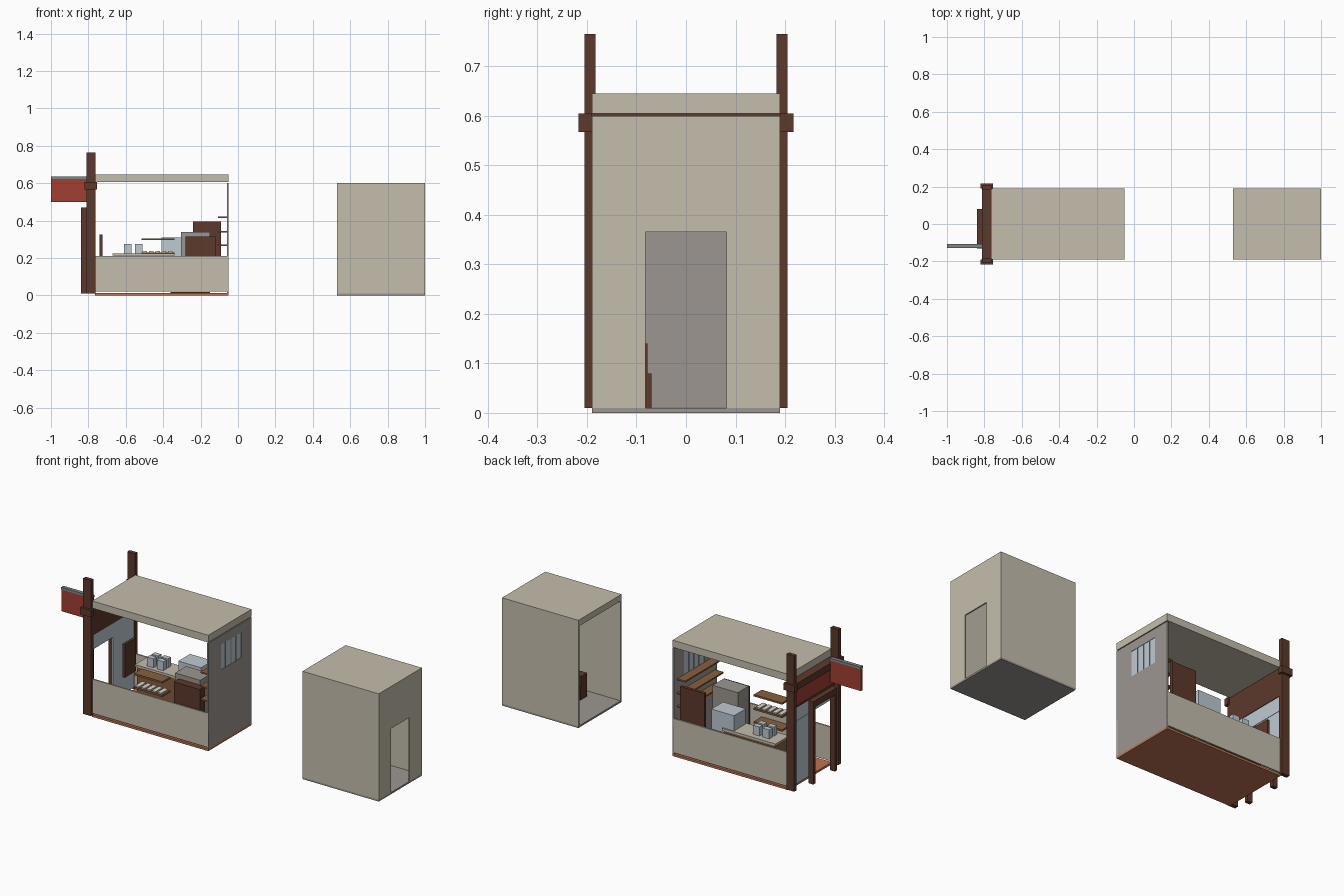
import bpy, bmesh
from mathutils import Matrix, Vector

if "Cube" in bpy.data.objects:
    bpy.data.objects.remove(bpy.data.objects["Cube"])


def lin(c):
    c /= 255
    return c / 12.92 if c <= 0.04045 else ((c + 0.055) / 1.055) ** 2.4


def material(name, r, g, b):
    m = bpy.data.materials.new(name)
    m.diffuse_color = (lin(r), lin(g), lin(b), 1)
    m.use_nodes = True
    m.node_tree.nodes["Principled BSDF"].inputs["Base Color"].default_value = m.diffuse_color
    return m


BEIGE = material("beige_plaster", 197, 190, 173)
GREY = material("warm_grey", 156, 150, 144)
BROWN = material("dark_brown_wood", 92, 57, 44)
WOOD = material("shelf_wood", 136, 95, 62)
RED = material("red_cloth", 162, 62, 52)
GLASS = material("pale_blue_glass", 190, 202, 210)
TERRA = material("terracotta_floor", 190, 115, 85)
METAL = material("sign_bar_grey", 128, 134, 130)
CREAM = material("pale_cream", 222, 216, 204)


def boxes(name, mat, *ranges):
    """One object made of boxes, each given as x0, x1, y0, y1, z0, z1."""
    bm = bmesh.new()
    for x0, x1, y0, y1, z0, z1 in ranges:
        mid = Vector((x0 + x1, y0 + y1, z0 + z1)) / 2
        size = Matrix.Diagonal((x1 - x0, y1 - y0, z1 - z0, 1))
        bmesh.ops.create_cube(bm, size=1, matrix=Matrix.Translation(mid) @ size)
    me = bpy.data.meshes.new(name)
    bm.to_mesh(me)
    bm.free()
    me.materials.append(mat)
    ob = bpy.data.objects.new(name, me)
    bpy.context.collection.objects.link(ob)
    return ob


# --- Shop shell ---
L, R, W = -0.765, -0.05, 0.19
boxes("shop_floor", TERRA, (L, R, -W, W, 0, 0.012))
boxes("shop_roof", BEIGE, (L, R, -W, W, 0.605, 0.645))
boxes("front_low_wall", BEIGE, (L, R, -W, -W + 0.008, 0.02, 0.21))
boxes("back_low_wall", BEIGE, (L, R, W - 0.008, W, 0.02, 0.21))

# End wall with a window opening and bars
wy0, wy1, wz0, wz1 = -0.08, 0.10, 0.41, 0.55
wall = [(R - 0.008, R, -W, wy0, 0.012, 0.6), (R - 0.008, R, wy1, W, 0.012, 0.6),
        (R - 0.008, R, wy0, wy1, 0.012, wz0), (R - 0.008, R, wy0, wy1, wz1, 0.6)]
step = (wy1 - wy0) / 4
wall += [(R - 0.008, R, wy0 + i * step - 0.003, wy0 + i * step + 0.003, wz0, wz1) for i in (1, 2, 3)]
boxes("shop_end_wall", GREY, *wall)
boxes("window_panes", GLASS, (R - 0.006, R - 0.002, wy0, wy1, wz0, wz1))

# --- Entrance end: tall posts, brackets, beams ---
for side, s in (("front", -1), ("back", 1)):
    y = sorted((s * 0.183, s * 0.205))
    boxes(side + "_tall_post", BROWN, (-0.81, -0.763, *y, 0.01, 0.765))
    y = sorted((s * 0.19, s * 0.217))
    boxes(side + "_post_bracket", BROWN, (-0.82, -0.753, *y, 0.567, 0.605))
boxes("entrance_beam", BROWN, (-0.813, -0.765, -W, W, 0.567, 0.605))
boxes("entrance_header_board", BROWN, (-0.785, -0.765, -W, W, 0.45, 0.567))
boxes("entrance_cloth", RED, (-0.797, -0.786, -0.183, 0.183, 0.47, 0.567))
boxes("transom_glass", GLASS, (-0.776, -0.768, -0.183, 0.183, 0.37, 0.45))
boxes("sliding_glass_door", GLASS, (-0.778, -0.77, 0.0, 0.183, 0.02, 0.37))

# Door frame standing in front of the entrance
boxes("door_frame", BROWN, (-0.84, -0.81, -0.13, -0.11, 0.01, 0.45),
      (-0.84, -0.81, 0.06, 0.08, 0.01, 0.45), (-0.84, -0.81, -0.13, 0.08, 0.435, 0.47))

# Hanging sign
boxes("sign_cloth", RED, (-1.0, -0.81, -0.124, -0.111, 0.5, 0.622))
boxes("sign_bar", METAL, (-1.0, -0.81, -0.128, -0.107, 0.622, 0.635))

# --- Shop interior ---
boxes("counter", WOOD, (-0.66, -0.35, 0.055, 0.165, 0.02, 0.213))
boxes("counter_top", BEIGE, (-0.67, -0.34, 0.05, 0.17, 0.213, 0.225))
jars, necks = [], []
for x in (-0.59, -0.53):
    for y in (0.085, 0.125):
        jars.append((x - 0.02, x + 0.02, y - 0.014, y + 0.014, 0.225, 0.275))
boxes("counter_jars", GLASS, *jars)
boxes("counter_board", BROWN, (-0.74, -0.725, 0.04, 0.14, 0.14, 0.325))

# Display rack along the front wall
boxes("display_rack_shelves", WOOD,
      *[(-0.515, -0.34, -0.18, -0.11, z - 0.005, z + 0.005) for z in (0.15, 0.225, 0.30)])
boxes("display_goods", CREAM,
      *[(x, x + 0.024, -0.175, -0.115, 0.23, 0.237) for x in (-0.51 + 0.034 * i for i in range(5))])

# Appliances and cabinets
boxes("glass_case", GLASS, (-0.41, -0.27, 0.06, 0.163, 0.1, 0.31))
boxes("glass_case_stand", GREY, (-0.41, -0.27, 0.06, 0.163, 0.02, 0.1))
boxes("grey_stove", GREY, (-0.305, -0.15, -0.118, -0.02, 0.02, 0.34))
boxes("front_cabinet", BROWN, (-0.28, -0.12, -0.165, -0.12, 0.02, 0.315))
boxes("back_cabinet", BROWN, (-0.24, -0.09, 0.165, 0.182, 0.02, 0.395))
boxes("floor_mat", BROWN, (-0.36, -0.15, -0.015, 0.055, 0.012, 0.018))
boxes("wall_shelves", WOOD,
      *[(-0.108, R - 0.008, -0.175, 0.16, z - 0.004, z + 0.004) for z in (0.267, 0.34, 0.417)])

# --- Second room, open towards the shop, doorway at the far end ---
A, B, T = 0.53, 1.0, 0.008
boxes("room_floor", GREY, (A, B, -W, W, 0, 0.01))
boxes("room_roof", BEIGE, (A, B, -W, W, 0.565, 0.6))
boxes("room_walls", BEIGE, (A, B, -W, -W + T, 0.01, 0.565), (A, B, W - T, W, 0.01, 0.565),
      (B - T, B, -W + T, -0.082, 0.01, 0.565), (B - T, B, 0.082, W - T, 0.01, 0.565),
      (B - T, B, -0.082, 0.082, 0.365, 0.565))
boxes("room_bench", BROWN, (0.70, 0.80, -0.12, -0.07, 0.01, 0.08),
      (0.70, 0.80, -0.13, -0.078, 0.01, 0.14))
